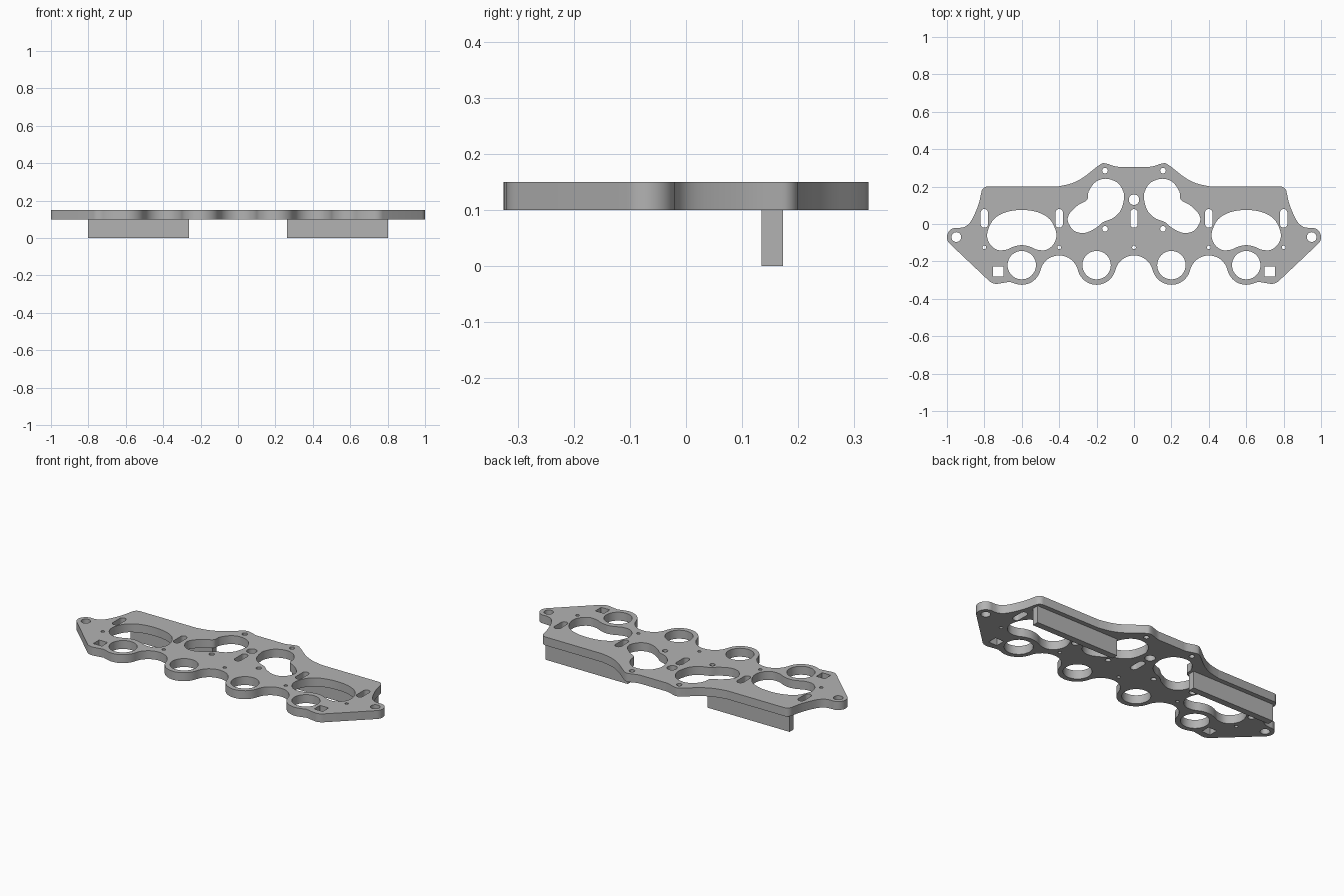
import bpy, bmesh, math
from mathutils import Vector

if "Cube" in bpy.data.objects:
    bpy.data.objects.remove(bpy.data.objects["Cube"])

grey = bpy.data.materials.new("plain grey")
grey.diffuse_color = (0.45, 0.45, 0.45, 1)
grey.use_nodes = True
grey.node_tree.nodes["Principled BSDF"].inputs["Base Color"].default_value = grey.diffuse_color


def arc(cx, cy, r, a0, a1, n=14):
    """Points on an arc, angles in degrees."""
    return [(cx + r * math.cos(math.radians(a0 + (a1 - a0) * i / n)),
             cy + r * math.sin(math.radians(a0 + (a1 - a0) * i / n))) for i in range(n + 1)]


def circle(cx, cy, r, n=32):
    return arc(cx, cy, r, 0, 360, n)[:-1]


def smooth(pts, closed=False, n=5):
    """Catmull-Rom curve through the points."""
    p = [Vector(q) for q in pts]
    p = [p[-1]] + p + p[:2] if closed else [p[0]] + p + [p[-1]]
    out = []
    for a, b, c, d in zip(p, p[1:], p[2:], p[3:]):
        for i in range(n):
            t = i / n
            q = 0.5 * (2 * b + (c - a) * t + (2 * a - 5 * b + 4 * c - d) * t * t
                       + (3 * b - a - 3 * c + d) * t ** 3)
            out.append((q.x, q.y))
    return out if closed else out + [tuple(pts[-1])]


def mirror(pts):
    return [(-x, y) for x, y in reversed(pts)]


# Scalloped front edge: round bosses joined by tangent valleys
R, BY, VY = 0.103, -0.222, -0.168
d = VY - BY
rv = (0.04 + d * d - R * R) / (2 * (R + d))
vc = VY - rv
t = math.degrees(math.atan2(BY - vc, 0.2))
half = arc(0, vc, rv, 90, t, 8)
half += arc(0.2, BY, R, 180 + t, 360 - t, 20)[1:]
half += arc(0.4, vc, rv, 180 - t, t, 16)[1:]
half += arc(0.6, BY, R, 180 + t, 288, 16)[1:]
# Front corner, side ear, and back edge with raised centre
half += [(0.665, -0.309)] + arc(0.735, -0.262, 0.058, 255, 312, 8)
half += arc(0.95, -0.07, 0.05, -48, 85, 14)
half += smooth([(0.945, -0.021), (0.905, -0.015), (0.87, 0.018), (0.833, 0.1), (0.817, 0.165)])
half += arc(0.783, 0.167, 0.033, 5, 90, 7)
half += smooth([(0.41, 0.2), (0.335, 0.217), (0.27, 0.25), (0.19, 0.312), (0.158, 0.325),
                (0.1, 0.308), (0.07, 0.306)])
loops = [half + mirror(half)[:-1]]

# Openings repeated on both sides
flower = smooth([(0.053, 0.14), (0.07, 0.075), (0.11, 0.033), (0.165, 0.01), (0.205, -0.022),
                 (0.265, -0.048), (0.32, -0.036), (0.353, 0.012), (0.345, 0.055), (0.3, 0.1),
                 (0.25, 0.13), (0.242, 0.175), (0.205, 0.225), (0.15, 0.242), (0.09, 0.222),
                 (0.06, 0.18)], True)
port = [(0.6, -0.113), (0.64, -0.12), (0.685, -0.138), (0.735, -0.137), (0.775, -0.1),
        (0.784, -0.045), (0.75, 0.025), (0.685, 0.063), (0.6, 0.075)]
port += [(1.2 - x, y) for x, y in port[-2:0:-1]]


def slot(x):
    return arc(x, 0.06, 0.02, 0, 180, 10) + arc(x, 0.0, 0.02, 180, 360, 10)


pair = [flower, smooth(port, True), slot(0.4), slot(0.8),
        circle(0.2, -0.22, 0.076, 40), circle(0.6, -0.22, 0.076, 40),
        circle(0.95, -0.07, 0.026), circle(0.155, 0.285, 0.015, 20),
        circle(0.155, -0.026, 0.015, 20), circle(0.4, -0.125, 0.01, 16),
        circle(0.8, -0.125, 0.01, 16),
        [(0.697, -0.281), (0.753, -0.281), (0.753, -0.226), (0.697, -0.226)]]
loops += pair + [mirror(p) for p in pair]
# Openings on the centre line
loops += [slot(0), circle(0, 0.13, 0.028), circle(0, -0.125, 0.01, 16)]

# Flange plate: filled outline with holes, extruded
curve = bpy.data.curves.new("flange_plate", "CURVE")
curve.dimensions = "2D"
curve.fill_mode = "BOTH"
curve.extrude = 0.025
for pts in loops:
    s = curve.splines.new("POLY")
    s.points.add(len(pts) - 1)
    for p, (x, y) in zip(s.points, pts):
        p.co = (x, y, 0, 1)
    s.use_cyclic_u = True
plate = bpy.data.objects.new("flange_plate", curve)
bpy.context.collection.objects.link(plate)
plate.location.z = 0.125
bpy.context.view_layer.objects.active = plate
plate.select_set(True)
bpy.ops.object.convert(target="MESH")
plate = bpy.context.object
bm = bmesh.new()
bm.from_mesh(plate.data)
bmesh.ops.remove_doubles(bm, verts=bm.verts, dist=0.0002)
bmesh.ops.recalc_face_normals(bm, faces=bm.faces)
bm.to_mesh(plate.data)
bm.free()
plate.data.materials.clear()
plate.data.materials.append(grey)
bpy.ops.object.shade_smooth_by_angle(angle=math.radians(30))

# Rails under the plate
for side, name in ((-1, "left_rail"), (1, "right_rail")):
    bpy.ops.mesh.primitive_cube_add(size=1, location=(side * 0.531, 0.154, 0.05))
    rail = bpy.context.object
    rail.name = name
    rail.scale = (0.54, 0.038, 0.1)
    rail.data.materials.append(grey)
